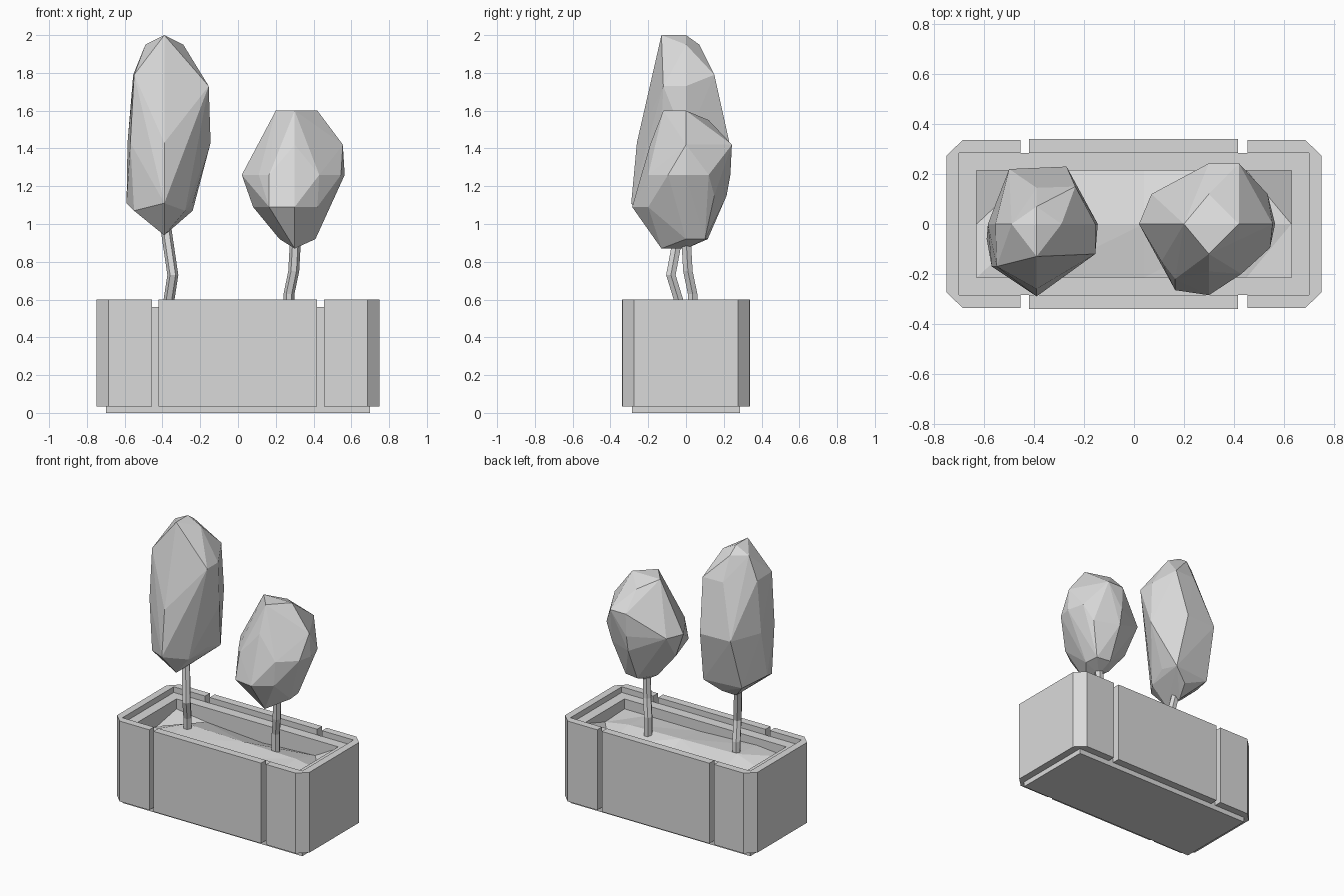
import bpy, bmesh, math
from mathutils import Vector

cube = bpy.data.objects.get("Cube")
if cube:
    bpy.data.objects.remove(cube, do_unlink=True)

# Single matte colour
grey = bpy.data.materials.new("light_grey")
grey.use_nodes = True
colour = (0.7, 0.7, 0.7, 1)
grey.diffuse_color = colour
grey.node_tree.nodes["Principled BSDF"].inputs["Base Color"].default_value = colour


def finish(name, bm, closed=True):
    if closed:
        bmesh.ops.recalc_face_normals(bm, faces=bm.faces)
    mesh = bpy.data.meshes.new(name)
    bm.to_mesh(mesh)
    bm.free()
    mesh.materials.append(grey)
    obj = bpy.data.objects.new(name, mesh)
    bpy.context.collection.objects.link(obj)
    return obj


def prism(name, outline, bottom, top):
    bm = bmesh.new()
    base = bm.faces.new([bm.verts.new((x, y, bottom)) for x, y in outline])
    lifted = bmesh.ops.extrude_face_region(bm, geom=[base])["geom"]
    verts = [v for v in lifted if isinstance(v, bmesh.types.BMVert)]
    bmesh.ops.translate(bm, verts=verts, vec=(0, 0, top - bottom))
    return finish(name, bm)


def trunk(name, path, radius=0.029, sides=6):
    """Faceted stem with bends along a path."""
    bm = bmesh.new()
    turns = [math.tau * i / sides for i in range(sides)]
    rings = [[bm.verts.new(Vector(p) + radius * Vector((math.cos(t), math.sin(t), 0)))
              for t in turns] for p in path]
    for a, b in zip(rings, rings[1:]):
        for i in range(sides):
            j = (i + 1) % sides
            bm.faces.new((a[i], a[j], b[j], b[i]))
    bm.faces.new(rings[0])
    bm.faces.new(rings[-1])
    return finish(name, bm)


def foliage(name, levels):
    """Faceted crown wrapped around corner points given per height."""
    bm = bmesh.new()
    for z, corners in levels.items():
        for x, y in corners:
            bm.verts.new((x, y, z))
    hull = bmesh.ops.convex_hull(bm, input=bm.verts)
    inner = [v for v in hull["geom_interior"] if isinstance(v, bmesh.types.BMVert)]
    bmesh.ops.delete(bm, geom=inner, context='VERTS')
    return finish(name, bm)


# Planter core: box with an inset pit
bm = bmesh.new()
bmesh.ops.create_cube(bm, size=1)
for v in bm.verts:
    v.co = (v.co.x * 1.4, v.co.y * 0.57, (v.co.z + 0.5) * 0.56)
bmesh.ops.recalc_face_normals(bm, faces=bm.faces)
top = max(bm.faces, key=lambda f: f.calc_center_median().z)
bmesh.ops.inset_region(bm, faces=[top], thickness=0.07, use_even_offset=True)
pit = bmesh.ops.extrude_face_region(bm, geom=[top])["geom"]
bmesh.ops.translate(bm, verts=[v for v in pit if isinstance(v, bmesh.types.BMVert)], vec=(0, 0, -0.2))
if top.is_valid:
    bmesh.ops.delete(bm, geom=[top], context='FACES_ONLY')
finish("planter_core", bm)

# Planter cladding: chamfered ends and long panels, parted by grooves
half_end = [(0.455, 0.285), (0.455, 0.337), (0.685, 0.337), (0.75, 0.275)]
end = half_end + [(x, -y) for x, y in reversed(half_end)] + [(0.7, -0.285), (0.7, 0.285)]
for side, sx in (("left", 1), ("right", -1)):
    prism("planter_end_" + side, [(sx * x, y) for x, y in end], 0.035, 0.6)
for side, sy in (("front", -1), ("back", 1)):
    panel = [(-0.42, 0.285), (0.417, 0.285), (0.417, 0.34), (-0.42, 0.34)]
    prism("planter_panel_" + side, [(x, sy * y) for x, y in panel], 0.035, 0.6)

# Uneven soil
columns = (-0.63, -0.4, 0.04, 0.45, 0.63)
heights = {-0.215: (0.49, 0.51, 0.49, 0.49, 0.49),
           0.0: (0.45, 0.53, 0.52, 0.51, 0.48),
           0.215: (0.49, 0.46, 0.43, 0.45, 0.55)}
bm = bmesh.new()
rows = [[bm.verts.new((x, y, z)) for x, z in zip(columns, line)] for y, line in heights.items()]
for a, b in zip(rows, rows[1:]):
    for i in range(len(columns) - 1):
        bm.faces.new((a[i], a[i + 1], b[i + 1], b[i]))
bmesh.ops.triangulate(bm, faces=bm.faces)
finish("soil", bm, closed=False)

# Tall tree
trunk("tall_trunk", [(-0.37, -0.03, 0.42), (-0.365, -0.04, 0.6), (-0.345, -0.08, 0.73), (-0.385, -0.03, 1.0)])
foliage("tall_foliage", {
    0.94: [(-0.39, -0.13), (-0.39, 0)],
    1.00: [(-0.35, 0.1)],
    1.07: [(-0.28, -0.15), (-0.24, 0.15), (-0.52, 0.12), (-0.55, -0.17)],
    1.11: [(-0.39, -0.29), (-0.59, -0.06), (-0.24, 0)],
    1.43: [(-0.145, 0), (-0.27, 0.23), (-0.5, 0.22), (-0.585, 0), (-0.57, -0.17), (-0.39, -0.26)],
    1.73: [(-0.155, -0.12), (-0.155, 0)],
    1.79: [(-0.235, 0.15), (-0.39, 0.145), (-0.55, -0.17), (-0.555, 0)],
    1.95: [(-0.39, 0.07), (-0.29, 0), (-0.49, 0)],
    2.00: [(-0.39, -0.13), (-0.39, 0)]})

# Short tree
trunk("short_trunk", [(0.27, 0.035, 0.42), (0.27, 0.035, 0.63), (0.295, 0.01, 0.75), (0.305, 0.0, 0.93)])
foliage("short_foliage", {
    0.87: [(0.3, -0.13), (0.3, 0)],
    0.92: [(0.41, 0), (0.22, 0), (0.3, 0.115), (0.4, 0.1)],
    1.09: [(0.08, 0), (0.165, -0.265), (0.3, -0.285), (0.42, -0.2)],
    1.15: [(0.49, 0), (0.3, 0.215), (0.47, 0.15)],
    1.26: [(0.02, 0), (0.11, -0.15), (0.165, -0.22), (0.43, -0.2), (0.545, -0.095), (0.565, 0),
           (0.535, 0.12), (0.3, 0.235), (0.07, 0.12)],
    1.42: [(0.125, 0), (0.555, 0), (0.42, 0.243), (0.3, 0.243), (0.3, -0.19)],
    1.55: [(0.3, 0.12)],
    1.60: [(0.42, 0), (0.2, 0), (0.3, -0.12), (0.3, 0)]})
